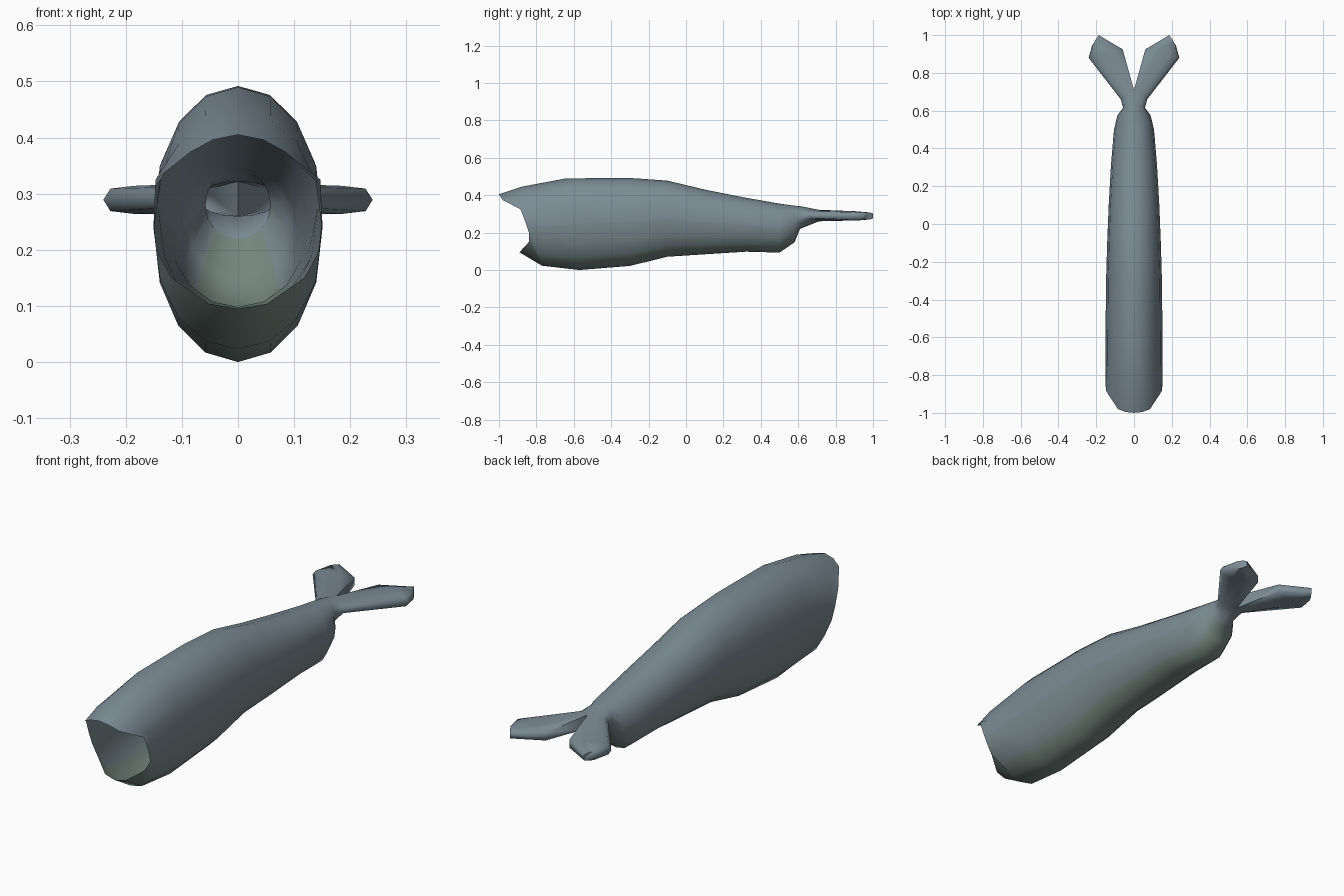
import bpy, bmesh
from math import sin, cos, pi, copysign

if "Cube" in bpy.data.objects:
    bpy.data.objects.remove(bpy.data.objects["Cube"])

N = 16
bm = bmesh.new()


def add_ring(points):
    return [bm.verts.new(p) for p in points]


def mirrored(half):
    """Full ring from its right half (top centre round to bottom centre)."""
    return add_ring(half + [(-x, y, z) for x, y, z in half[-2:0:-1]])


def bridge(a, b, shaded=False):
    """Join two rings; shaded body rings get a greener belly."""
    n = len(a)
    for i in range(n):
        j = (i + 1) % n
        f = bm.faces.new((a[i], a[j], b[j], b[i]))
        if shaded:
            k = min(i, N - 1 - i)          # 0 = back, 7 = belly
            f.material_index = 2 if k >= 6 else 1 if k >= 4 else 0


def oval(y_top, z_top, y_bot, z_bot, w):
    pts = []
    for k in range(N // 2 + 1):
        a = 2 * pi * k / N
        c = cos(a)
        t = (1 - copysign(abs(c) ** .9, c)) / 2 if k != N // 4 else .5
        pts.append((w * sin(a), y_top + (y_bot - y_top) * t,
                    z_top + (z_bot - z_top) * t))
    return pts


# open mouth rim: overhanging upper lip, recessed sides, small lower lip
mouth = [(0, -1, .405), (.045, -.995, .396), (.085, -.98, .374),
         (.147, -.885, .325), (.15, -.86, .26), (.146, -.84, .2),
         (.118, -.84, .15), (.052, -.882, .104), (0, -.89, .095)]

# body sections: top y, top z, bottom y, bottom z, half width
sections = [(-.88, .445, -.77, .023, .15), (-.64, .49, -.57, 0, .151),
            (-.3, .492, -.3, .022, .148), (-.1, .478, -.1, .071, .142),
            (.1, .43, .1, .084, .134), (.3, .39, .32, .098, .122),
            (.5, .355, .5, .093, .106), (.57, .345, .58, .148, .088),
            (.62, .34, .61, .22, .058)]

rings = [mirrored(mouth)] + [mirrored(oval(*s)) for s in sections]

# neck section, angled so both flukes can branch from it
neck = [(x, .71 - .05 * x / .07, z)
        for x, y, z in oval(.7, .322, .7, .26, .07)]
rings.append(mirrored(neck))
for i, (a, b) in enumerate(zip(rings, rings[1:])):
    bridge(a, b, shaded=i < len(rings) - 2)


def fluke_section(trail, lead, z_top, z_bot, side):
    """Rounded flat section running trailing top > leading edge > trailing bottom."""
    ts = [0, .35, .7, .93, 1, .93, .7, .35, 0]
    mid, h = (z_top + z_bot) / 2, (z_top - z_bot) / 2
    hs = [.7, 1, 1, .8, 0, -.8, -1, -1, -.7]
    return add_ring([(side * (trail[0] + (lead[0] - trail[0]) * t),
                      trail[1] + (lead[1] - trail[1]) * t, mid + h * k)
                     for t, k in zip(ts, hs)])


# tail flukes
last = rings[-1]
for side in (1, -1):
    root = [last[(side * k) % N] for k in range(N // 2 + 1)]
    wide = fluke_section((.06, .925), (.24, .88), .314, .264, side)
    tip = fluke_section((.187, 1.0), (.222, .945), .308, .27, side)
    bridge(root, wide)
    bridge(wide, tip)
    bm.faces.new(tip)

bmesh.ops.recalc_face_normals(bm, faces=bm.faces)
mesh = bpy.data.meshes.new("fish_body")
bm.to_mesh(mesh)
bm.free()

# slate back, blended flank, grey-green belly
for name, col in (("slate_back", (.20, .26, .30, 1)),
                  ("grey_flank", (.19, .25, .265, 1)),
                  ("green_belly", (.18, .245, .215, 1))):
    mat = bpy.data.materials.new(name)
    mat.diffuse_color = col
    mat.use_nodes = True
    mat.node_tree.nodes["Principled BSDF"].inputs["Base Color"].default_value = mat.diffuse_color
    mesh.materials.append(mat)

fish = bpy.data.objects.new("fish_body", mesh)
bpy.context.collection.objects.link(fish)
bpy.context.view_layer.objects.active = fish
fish.select_set(True)
bpy.ops.object.shade_smooth_by_angle(angle=1.5)
